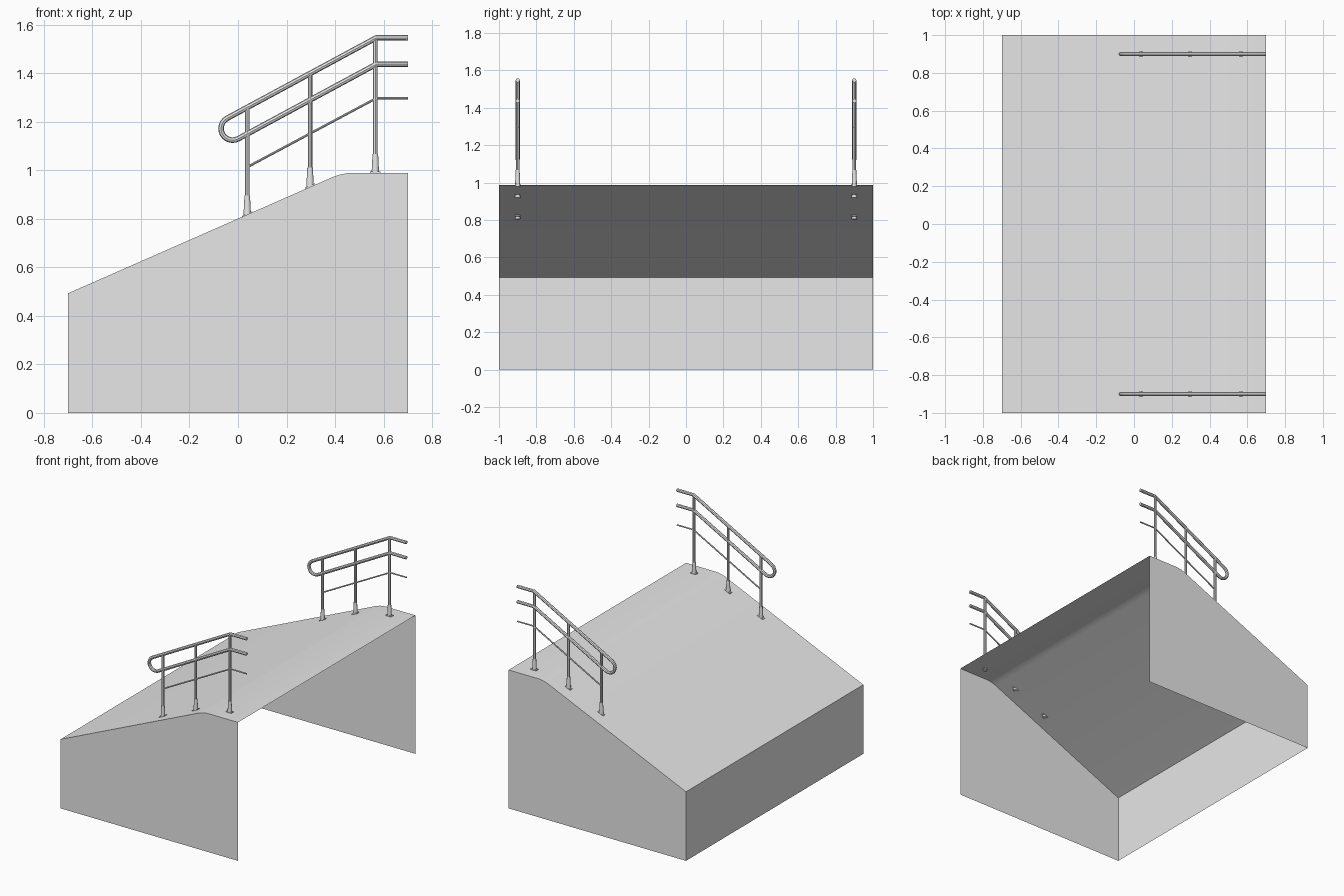
import bpy, bmesh, math
from mathutils import Vector

cube = bpy.data.objects.get("Cube")
if cube:
    bpy.data.objects.remove(cube, do_unlink=True)


def make_material(name, value):
    mat = bpy.data.materials.new(name)
    mat.use_nodes = True
    color = (value, value, value, 1)
    mat.diffuse_color = color
    mat.node_tree.nodes["Principled BSDF"].inputs["Base Color"].default_value = color
    return mat


grey = make_material("light_grey", 0.8)


def add_object(name, mesh, smooth=False):
    mesh.materials.clear()
    mesh.materials.append(grey)
    if smooth:
        mesh.shade_smooth()
        mesh.set_sharp_from_angle(angle=math.radians(40))
    obj = bpy.data.objects.new(name, mesh)
    bpy.context.collection.objects.link(obj)
    return obj


def tube(name, points, radius, y):
    """Round bar following a path in the xz plane."""
    curve = bpy.data.curves.new(name + "_path", "CURVE")
    curve.dimensions = "3D"
    curve.bevel_depth = radius
    curve.bevel_resolution = 2
    curve.use_fill_caps = True
    spline = curve.splines.new("POLY")
    spline.points.add(len(points) - 1)
    for p, (x, z) in zip(spline.points, points):
        p.co = (x, y, z, 1)
    temp = bpy.data.objects.new(name + "_path", curve)
    bpy.context.collection.objects.link(temp)
    graph = bpy.context.evaluated_depsgraph_get()
    mesh = bpy.data.meshes.new_from_object(temp.evaluated_get(graph))
    bpy.data.objects.remove(temp, do_unlink=True)
    bpy.data.curves.remove(curve)
    return add_object(name, mesh, True)


def sleeve(name, x, y, z, slope):
    """Tapered socket with a thin foot plate lying on the deck."""
    bm = bmesh.new()
    cone = bmesh.ops.create_cone(bm, cap_ends=True, segments=12,
                                 radius1=0.016, radius2=0.0115, depth=0.09)["verts"]
    for v in cone:
        v.co.y *= 0.9
        v.co.z += 0.035
    for v in bmesh.ops.create_cube(bm, size=1)["verts"]:
        v.co = Vector((v.co.x * 0.042, v.co.y * 0.026, v.co.z * 0.008))
        v.co.z += v.co.x * slope + 0.002
    bmesh.ops.translate(bm, verts=bm.verts, vec=(x, y, z))
    mesh = bpy.data.meshes.new(name)
    bm.to_mesh(mesh)
    bm.free()
    add_object(name, mesh, True)


# Ramp shell: sloped deck and three walls, open on the high side and below
profile = [(-0.7, 0.493), (0.39, 0.972), (0.42, 0.982), (0.45, 0.988), (0.7, 0.988)]
bm = bmesh.new()
edges = []
for y in (-1, 1):
    edges.append([bm.verts.new((x, y, z)) for x, z in profile])
front, back = edges
for i in range(len(profile) - 1):
    bm.faces.new((front[i], front[i + 1], back[i + 1], back[i]))
feet = [[bm.verts.new((x, y, 0)) for x in (-0.7, 0.7)] for y in (-1, 1)]
bm.faces.new(feet[0] + front[::-1])
bm.faces.new(feet[1][::-1] + back)
bm.faces.new((feet[0][0], front[0], back[0], feet[1][0]))
mesh = bpy.data.meshes.new("ramp_shell")
bm.to_mesh(mesh)
bm.free()
add_object("ramp_shell", mesh, True)

# Looped handrail path: two parallel bars joined by a half circle
angle = math.radians(28.4)
cx, cz, r = -0.022, 1.172, 0.048
loop = [(0.7, 1.546), (0.57, 1.546)]
for i in range(13):
    a = angle + math.pi / 2 + math.pi * i / 12
    loop.append((cx + r * math.cos(a), cz + r * math.sin(a)))
loop += [(0.57, 1.437), (0.7, 1.437)]

# Posts: x, deck height, top height, deck slope
posts = [(0.038, 0.815, 1.255, 0.44), (0.297, 0.931, 1.395, 0.44), (0.566, 0.988, 1.543, 0)]

for side, y in (("front", -0.9), ("back", 0.9)):
    tube(side + "_handrail", loop, 0.0115, y)
    tube(side + "_thin_rail", [(0.7, 1.297), (0.57, 1.297), (0.038, 1.013)], 0.005, y)
    for i, (x, z, top, slope) in enumerate(posts, 1):
        tube(f"{side}_post_{i}", [(x, z), (x, top)], 0.0095, y)
        sleeve(f"{side}_post_sleeve_{i}", x, y, z, slope)
